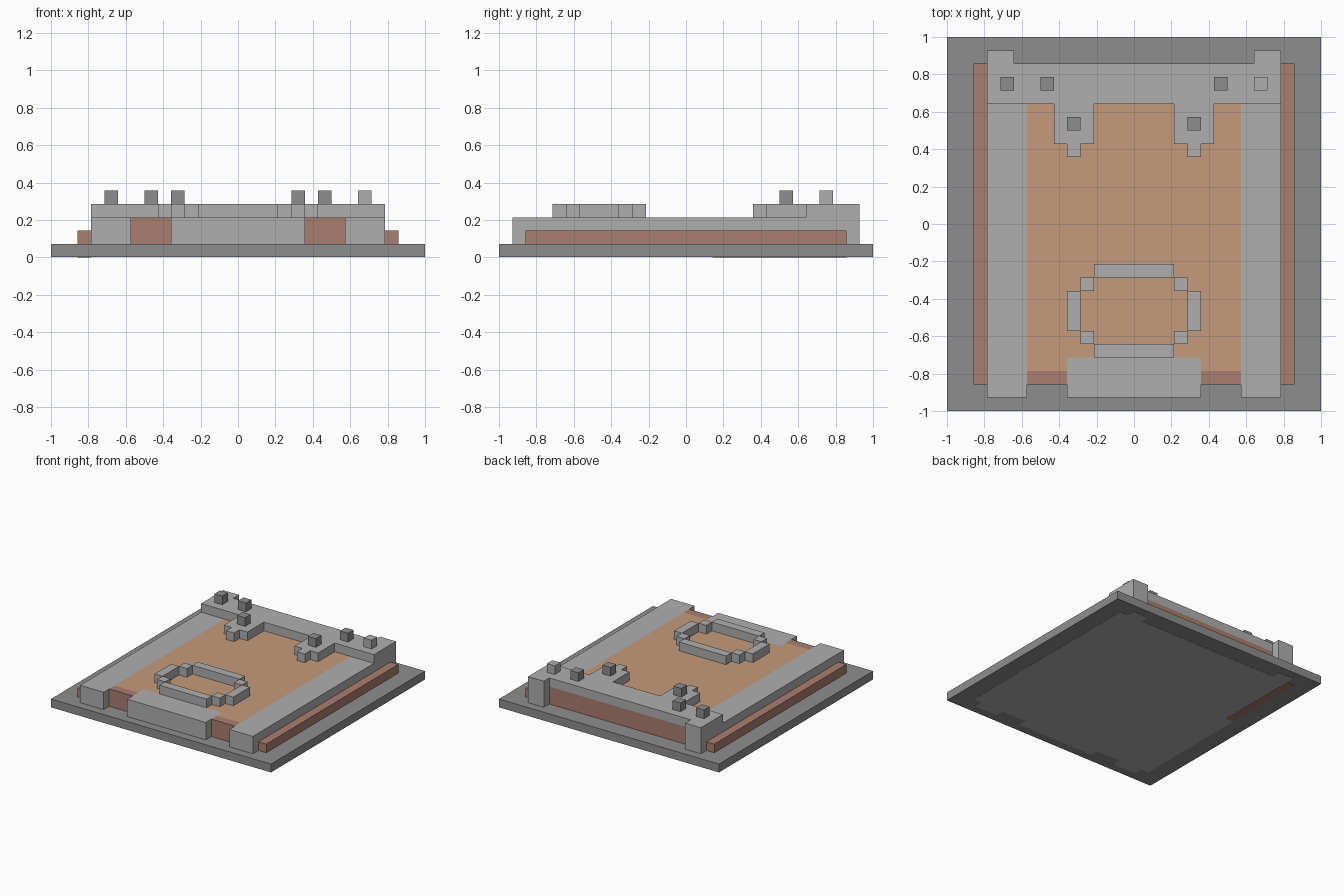
import bpy, bmesh
from mathutils import Vector

if "Cube" in bpy.data.objects:
    bpy.data.objects.remove(bpy.data.objects["Cube"])

U = 1 / 14  # one block of the 28-block grid


def material(name, rgb):
    m = bpy.data.materials.new(name)
    m.diffuse_color = (*rgb, 1)
    m.use_nodes = True
    m.node_tree.nodes["Principled BSDF"].inputs["Base Color"].default_value = m.diffuse_color
    return m


DARK = material("dark_grey", (0.27, 0.27, 0.27))
ORANGE = material("tan", (0.55, 0.33, 0.2))
BROWN = material("brown", (0.4, 0.21, 0.16))
GREY = material("light_grey", (0.43, 0.43, 0.43))


def part(name, boxes, mat, mirror=False):
    """One object from boxes (x0, x1, y0, y1, z0, z1) in block units."""
    bm = bmesh.new()
    for x0, x1, y0, y1, z0, z1 in boxes:
        for s in ((1, -1) if mirror else (1,)):
            cube = bmesh.ops.create_cube(bm, size=1)["verts"]
            size = Vector((x1 - x0, y1 - y0, z1 - z0))
            mid = Vector((s * (x0 + x1), y0 + y1, z0 + z1)) / 2
            for v in cube:
                v.co = (Vector(a * b for a, b in zip(v.co, size)) + mid) * U
    me = bpy.data.meshes.new(name)
    bm.to_mesh(me)
    bm.free()
    me.materials.append(mat)
    ob = bpy.data.objects.new(name, me)
    bpy.context.collection.objects.link(ob)
    return ob


# Base plate, with the building footprint showing on its underside
part("base_plate", [(-14, 14, -14, 14, 0.04, 1)], DARK)
part("underside_footprint", [(-12, 12, -12, 12, 0.02, 0.5),
                             (-5, 5, -13, -12, 0.02, 0.5)], GREY)
part("underside_tabs", [(8, 11, -13, -12, 0.02, 0.5),
                        (9, 11, 12, 13, 0.02, 0.5)], GREY, True)
part("underside_strip", [(-12, -11, 2, 12, 0, 0.4)], BROWN)

# Brown ledges and walls
part("side_ledge", [(11, 12, -12, 12, 1, 2)], BROWN, True)
part("front_sill", [(5, 8, -12, -11, 1, 3)], BROWN, True)
part("back_wall", [(-9, 9, 9, 12, 1, 3)], BROWN)

# Tan deck
part("deck", [(-8, 8, -10, 9, 1, 3)], ORANGE)
part("deck_corner", [(5, 8, -11, -10, 1, 3)], ORANGE, True)

# Grey rails, front block and back posts
part("side_rail", [(8, 11, -13, 9, 1, 3)], GREY, True)
part("front_block", [(-5, 5, -13, -10, 1, 3)], GREY)
part("back_post", [(9, 11, 9, 12, 1, 3), (9, 11, 12, 13, 1, 4)], GREY, True)

# Raised back platform with two stepped brackets
part("back_platform", [(-11, 11, 9, 12, 3, 4)], GREY)
part("bracket", [(3, 6, 6, 9, 3, 4), (4, 5, 5, 6, 3, 4)], GREY, True)

# Stepped ring on the deck
part("ring_ends", [(-3, 3, -4, -3, 3, 4), (-3, 3, -10, -9, 3, 4)], GREY)
part("ring_sides", [(3, 4, -5, -4, 3, 4), (3, 4, -9, -8, 3, 4),
                    (4, 5, -8, -5, 3, 4)], GREY, True)

# Small studs; the outer right one is lighter
studs = [(-10, 10), (-7, 10), (-5, 7), (4, 7), (6, 10)]
part("dark_studs", [(x, x + 1, y, y + 1, 4, 5) for x, y in studs], DARK)
part("light_stud", [(9, 10, 10, 11, 4, 5)], GREY)
